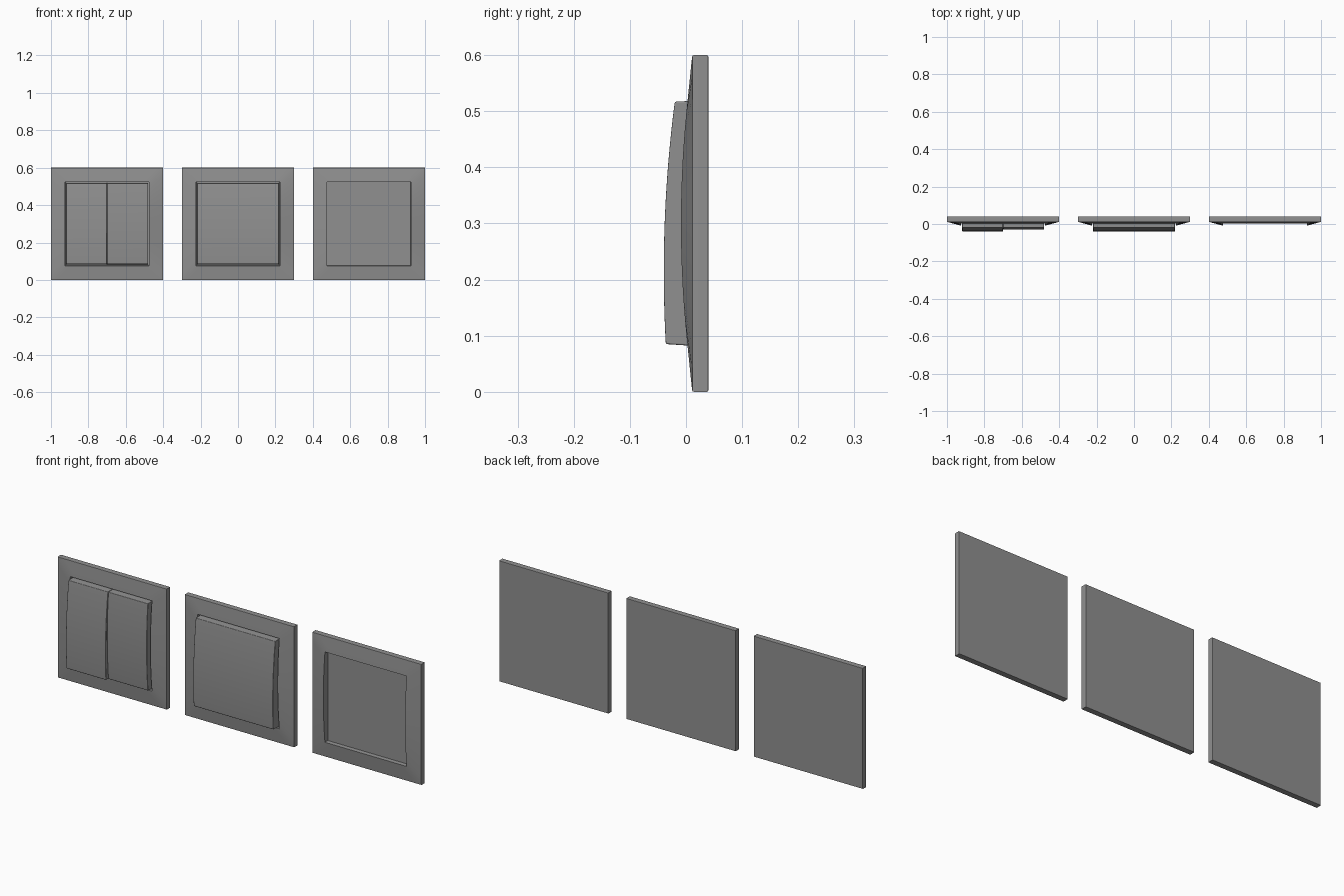
import bpy, bmesh, math

if "Cube" in bpy.data.objects:
    bpy.data.objects.remove(bpy.data.objects["Cube"])

ZC = 0.3          # height of the plate centres
N = 16            # segments along each plate side

# dark grey plastic
plastic = bpy.data.materials.new("dark_plastic")
plastic.diffuse_color = (0.28, 0.28, 0.28, 1)
plastic.use_nodes = True
plastic.node_tree.nodes["Principled BSDF"].inputs["Base Color"].default_value = plastic.diffuse_color


def finish(bm, name):
    bmesh.ops.recalc_face_normals(bm, faces=bm.faces)
    me = bpy.data.meshes.new(name)
    bm.to_mesh(me)
    bm.free()
    me.materials.append(plastic)
    ob = bpy.data.objects.new(name, me)
    bpy.context.collection.objects.link(ob)
    bpy.ops.object.select_all(action='DESELECT')
    ob.select_set(True)
    bpy.context.view_layer.objects.active = ob
    bpy.ops.object.shade_smooth_by_angle(angle=math.radians(35))
    # keep the broad faces flat-looking beside the small rounded edges
    ob.modifiers.new("face_weighted", 'WEIGHTED_NORMAL').keep_sharp = True
    return ob


def square_loop(half):
    """Points around a square, N segments per side, as (x, z)."""
    pts = []
    for k in range(4):
        for i in range(N):
            a, b = -half + 2 * half * i / N, -half
            for _ in range(k):
                a, b = -b, a
            pts.append((a, b))
    return pts


def frame(name, cx):
    """Wall plate: bevelled slab rising to a bowed inner rim around a recess."""
    def rim(z):
        return -0.009 + 0.0125 * (z / 0.225) ** 2
    rings = [(0.297, 0.04), (0.2992, 0.0392), (0.3, 0.037),
             (0.3, 0.014), (0.2992, 0.0118), (0.297, 0.0108),
             (0.2245, None), (0.223, 0.024)]
    bm = bmesh.new()
    loops = []
    for half, y in rings:
        loops.append([bm.verts.new((cx + x, rim(z) if y is None else y, ZC + z))
                      for x, z in square_loop(half)])
    for a, b in zip(loops, loops[1:]):
        for i in range(4 * N):
            j = (i + 1) % (4 * N)
            bm.faces.new((a[i], a[j], b[j], b[i]))
    bm.faces.new(loops[0])     # back
    bm.faces.new(loops[-1])    # recess floor
    return finish(bm, name)


def rocker(name, x0, x1, y_bottom, y_mid, y_top):
    """Rocker key: curved side profile extruded in x with softened edges."""
    prof = [(0.0245, 0.081), (0.0245, 0.519)]
    for i in range(21):
        u = 1 - i / 10
        y = y_mid + (y_top - y_bottom) / 2 * u + ((y_top + y_bottom) / 2 - y_mid) * u * u
        prof.append((y, 0.301 + 0.216 * u))
    bm = bmesh.new()
    face = bm.faces.new([bm.verts.new((x0, y, z)) for y, z in prof])
    ext = bmesh.ops.extrude_face_region(bm, geom=[face], use_keep_orig=True)
    verts = [g for g in ext['geom'] if isinstance(g, bmesh.types.BMVert)]
    bmesh.ops.translate(bm, verts=verts, vec=(x1 - x0, 0, 0))
    bmesh.ops.recalc_face_normals(bm, faces=bm.faces)
    sharp = [e for e in bm.edges if e.calc_face_angle(0) > math.radians(40)]
    bmesh.ops.bevel(bm, geom=sharp, offset=0.003, segments=3, profile=0.5,
                    affect='EDGES', clamp_overlap=True)
    return finish(bm, name)


# wall plates
for label, cx in (("double", -0.7), ("single", 0.0), ("blank", 0.7)):
    frame(label + "_plate_frame", cx)

# double switch: left key pressed at the top, right key level
rocker("double_rocker_left", -0.919, -0.7005, -0.036, -0.038, -0.02)
rocker("double_rocker_right", -0.6995, -0.481, -0.02, -0.030, -0.02)

# single switch
rocker("single_rocker", -0.219, 0.219, -0.036, -0.038, -0.02)
